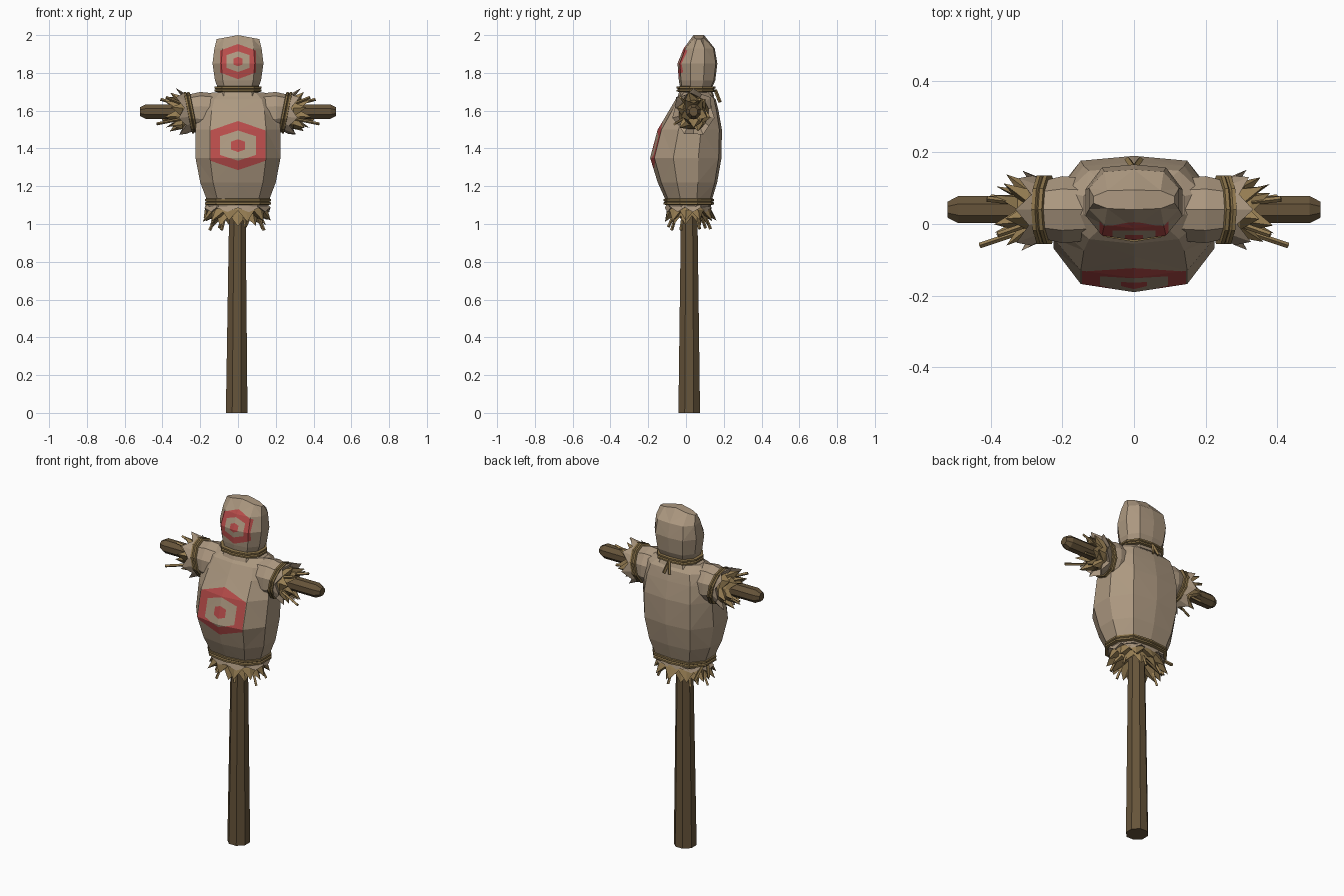
import bpy, bmesh, math, random
from mathutils import Vector as V

if "Cube" in bpy.data.objects:
    bpy.data.objects.remove(bpy.data.objects["Cube"])

random.seed(4)
X, Y, Z = V((1, 0, 0)), V((0, 1, 0)), V((0, 0, 1))


def material(name, rgb):
    m = bpy.data.materials.new(name)
    lin = [(c / 255 / 12.92) if c < 10 else ((c / 255 + 0.055) / 1.055) ** 2.4 for c in rgb]
    m.diffuse_color = (*lin, 1)
    m.use_nodes = True
    m.node_tree.nodes["Principled BSDF"].inputs["Base Color"].default_value = m.diffuse_color
    return m


CLOTH = material("burlap", (172, 152, 128))
WOOD = material("dark wood", (102, 84, 58))
STRAW = material("straw", (152, 127, 84))
ROPE = material("rope", (138, 115, 74))
RED = material("red paint", (184, 76, 74))


def finish(name, bm, *mats):
    bmesh.ops.recalc_face_normals(bm, faces=bm.faces[:])
    me = bpy.data.meshes.new(name)
    bm.to_mesh(me)
    bm.free()
    for m in mats:
        me.materials.append(m)
    ob = bpy.data.objects.new(name, me)
    bpy.context.collection.objects.link(ob)
    return ob


def loft(rings, caps=True):
    """Skin a list of point rings with quads."""
    bm = bmesh.new()
    rows = [[bm.verts.new(p) for p in r] for r in rings]
    n = len(rows[0])
    for a, b in zip(rows, rows[1:]):
        for i in range(n):
            j = (i + 1) % n
            bm.faces.new((a[i], a[j], b[j], b[i]))
    if caps:
        bm.faces.new(rows[0][::-1])
        bm.faces.new(rows[-1])
    return bm


def ring(c, axis, u, v, ru, rv, n, zig_r=0, zig_a=0, jit=0, tilt=0):
    """Ellipse ring; zig_r / zig_a alternate its radius and axial position."""
    pts = []
    for i in range(n):
        t, s = 2 * math.pi * (i + 0.5) / n, 1 if i % 2 else -1
        k = 1 + zig_r * s + random.uniform(-jit, jit)
        ax = zig_a * s + random.uniform(-jit, jit) * 0.1 + tilt * math.sin(t) * rv
        pts.append(V(c) + u * math.cos(t) * ru * k + v * math.sin(t) * rv * k + axis * ax)
    return pts


HALF = [(0, -1), (.64, -.88), (.97, -.35), (.97, .35), (.64, .92), (0, 1)]
SACK = HALF + [(-x, y) for x, y in HALF[-2:0:-1]]


def sack_ring(z, hx, y0, y1, bump=0):
    return [V((x * hx / .97, (y0 + y1) / 2 + y * (y1 - y0) / 2, z + bump * (1 - abs(x))))
            for x, y in SACK]


def band(name, base, axis, h, t):
    """Doubled rope wound round a ring of points."""
    c = sum(base, V()) / len(base)
    rows = [(-.5, -1), (1, -.8), (1, -.25), (.4, 0), (1, .25), (1, .8), (-.5, 1)]
    finish(name, loft([[p + (p - c).normalized() * t * r + axis * h * a for p in base]
                       for r, a in rows], False), ROPE)


def stick(name, p, q, r, mat):
    d = (V(q) - V(p)).normalized()
    u = d.orthogonal().normalized()
    finish(name, loft([ring(e, d, u, d.cross(u), r, r, 4) for e in (p, q)]), mat)


def paint_target(bm, zc, sizes):
    """Cut nested hexagons into the front faces; red where ring index is even."""
    bmesh.ops.triangulate(bm, faces=bm.faces[:])
    bmesh.ops.recalc_face_normals(bm, faces=bm.faces[:])
    shapes = []
    for hx, hz in sizes:
        co = [(0, hz), (hx, hz * .62), (hx, -hz * .62), (0, -hz), (-hx, -hz * .62), (-hx, hz * .62)]
        planes = []
        for (x1, z1), (x2, z2) in zip(co, co[1:] + co[:1]):
            p, no = V((x1, 0, z1 + zc)), V((z1 - z2, 0, x2 - x1)).normalized()
            planes.append((p, no))
            fr = [f for f in bm.faces if f.normal.y < -.1]
            geo = set(fr) | {e for f in fr for e in f.edges} | {w for f in fr for w in f.verts}
            bmesh.ops.bisect_plane(bm, geom=list(geo), dist=1e-5, plane_co=p, plane_no=no)
            bm.normal_update()
        sgn = 1 if (V((0, 0, zc)) - planes[0][0]).dot(planes[0][1]) > 0 else -1
        shapes.append((planes, sgn))
    for f in bm.faces:
        c = f.calc_center_median()
        depth = sum(all((c - p).dot(no) * s > 0 for p, no in pl) for pl, s in shapes)
        if f.normal.y < -.1 and depth % 2:
            f.material_index = 1


# Posts
finish("upright_post", loft([ring((-.007, .017, 0), Z, X, Y, .062, .062, 8),
                             ring((-.003, .017, 1.15), Z, X, Y, .046, .046, 8)]), WOOD)
finish("cross_post", loft([ring((x, .04, 1.595), X, Y, Z, r, r, 8) for x, r in
                           ((-.52, .024), (-.49, .041), (.49, .041), (.52, .024))]), WOOD)

# Stuffed body with target
body = loft([sack_ring(*r) for r in (
    (1.09, .155, -.10, .13), (1.12, .162, -.105, .135), (1.22, .20, -.15, .165),
    (1.35, .225, -.19, .188), (1.50, .225, -.15, .19), (1.60, .212, -.09, .172),
    (1.66, .19, -.055, .157), (1.695, .14, -.02, .125))])
paint_target(body, 1.415, [(.145, .13), (.095, .08), (.036, .034)])
finish("body_sack", body, CLOTH, RED)

# Head sack with pinched top and target
head = loft([sack_ring(*r) for r in (
    (1.675, .115, -.045, .15), (1.715, .105, -.03, .135), (1.76, .122, -.038, .155),
    (1.85, .135, -.045, .166), (1.93, .125, -.012, .152), (1.978, .113, .04, .095, .022))])
paint_target(head, 1.86, [(.096, .093), (.06, .055), (.025, .025)])
finish("head_sack", head, CLOTH, RED)

# Ropes at neck and waist, with loose ends
band("neck_rope", sack_ring(1.714, .112, -.036, .142), Z, .016, .014)
band("waist_rope", sack_ring(1.118, .163, -.107, .136), Z, .018, .012)
for s in (-1, 1):
    stick("neck_rope_end", (0, .155, 1.71), (s * .018, .18, 1.645), .009, ROPE)
stick("waist_rope_end", (-.16, .03, 1.115), (-.172, .035, 1.03), .01, ROPE)
stick("waist_rope_end", (-.15, .05, 1.11), (-.15, .135, 1.04), .009, ROPE)

# Ragged hem and straw at the waist
finish("body_hem", loft([ring((0, .015, 1.11), Z, X, Y, .155, .115, 18),
                         ring((0, .015, 1.075), Z, X, Y, .172, .122, 18, .03, .012, .02),
                         ring((0, .015, 1.09), Z, X, Y, .08, .07, 18)], False), CLOTH)
for z, r, n in ((1.04, 1, 22), (1.015, .8, 18)):
    finish("waist_straw", loft([ring((0, .017, 1.10), Z, X, Y, .14 * r, .105 * r, n),
                                ring((0, .017, z + .035), Z, X, Y, .158 * r, .118 * r, n),
                                ring((0, .017, z), Z, X, Y, .166 * r, .128 * r, n, .09, -.025, .06),
                                ring((0, .017, 1.07), Z, X, Y, .05, .05, n)], False), STRAW)
for i in range(7):
    a = i * 2 * math.pi / 7 + .5
    c, s = math.cos(a), math.sin(a)
    stick("loose_straw", (.1 * c, .017 + .07 * s, 1.08),
          (.15 * c, .017 + .115 * s, .965 + random.uniform(0, .03)), .008, STRAW)

# Sleeves, cuffs and straw, one arm per side
for s in (-1, 1):
    def arm(x, r, n=10, tilt=0.0, **k):
        return ring((s * x, .04, 1.59), X * s, Y, Z, r * .9, r, n, tilt=tilt, **k)
    finish("sleeve", loft([arm(.09, .098), arm(.20, .109), arm(.245, .095, tilt=.2)]), CLOTH)
    band("sleeve_rope", arm(.25, .098, tilt=.2), X * s, .018, .012)
    finish("sleeve_cuff", loft([arm(.245, .092, 14, .2),
                                arm(.298, .118, 14, .1, zig_r=.08, zig_a=.02, jit=.05),
                                arm(.27, .05, 14)], False), CLOTH)
    for tip, r, n in ((.325, .1, 12), (.355, .075, 10)):
        finish("arm_straw", loft([arm(.26, r * .75, n), arm(tip - .03, r * .9, n),
                                  arm(tip, r * .9, n, zig_r=.2, zig_a=.03, jit=.1),
                                  arm(.31, .036, n)], False), STRAW)
    for y, z, x in ((-.06, 1.53, .43), (.07, 1.66, .41), (.075, 1.55, .40), (-.03, 1.67, .38)):
        stick("loose_arm_straw", (s * .28, .04 + (y - .04) * .5, 1.59 + (z - 1.59) * .5),
              (s * x, y, z), .008, STRAW)
